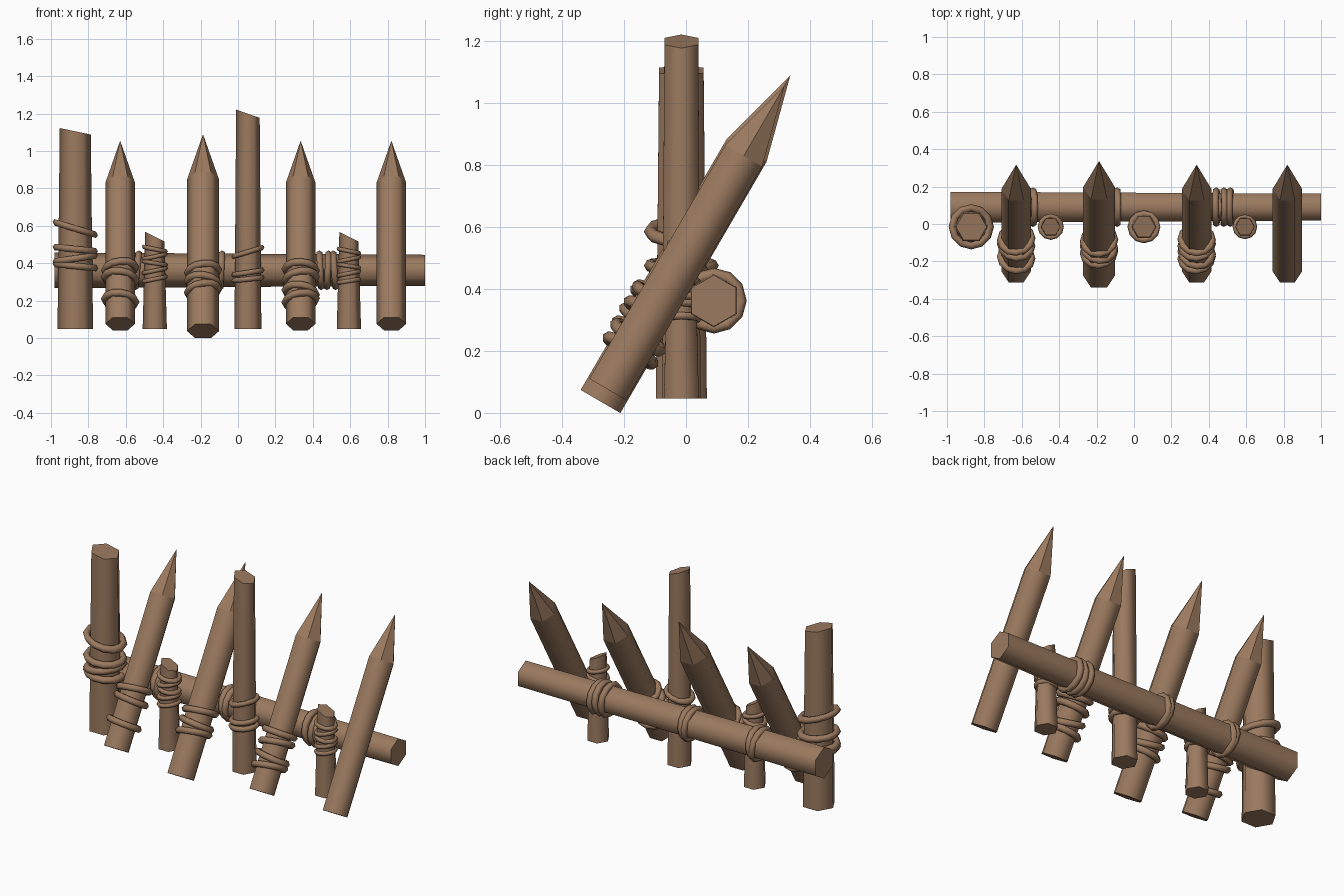
import bpy, bmesh, math
from mathutils import Matrix, Vector

if "Cube" in bpy.data.objects:
    bpy.data.objects.remove(bpy.data.objects["Cube"])

wood = bpy.data.materials.new("brown_wood")
wood.diffuse_color = (0.33, 0.195, 0.115, 1)
wood.use_nodes = True
wood.node_tree.nodes["Principled BSDF"].inputs["Base Color"].default_value = wood.diffuse_color


def finish(bm, name, matrix):
    bmesh.ops.recalc_face_normals(bm, faces=bm.faces)
    bm.transform(matrix)
    me = bpy.data.meshes.new(name)
    bm.to_mesh(me)
    bm.free()
    me.materials.append(wood)
    ob = bpy.data.objects.new(name, me)
    bpy.context.collection.objects.link(ob)
    return ob


def log(name, matrix, length, r0, r1, slope=0.0, tip=0.0):
    """Six-sided log along local z; sloped cut or pointed tip at the end."""
    bm = bmesh.new()

    def ring(z, r, s):
        out = []
        for i in range(6):
            a = i * math.pi / 3
            x, y = r * math.cos(a), r * math.sin(a)
            out.append(bm.verts.new((x, y, z + s * x)))
        return out

    low, high = ring(0, r0, 0), ring(length, r1, slope)
    bm.faces.new(low)
    for i in range(6):
        j = (i + 1) % 6
        bm.faces.new((low[i], low[j], high[j], high[i])).smooth = True
    if tip:
        point = bm.verts.new((0, 0, length + tip))
        for i in range(6):
            bm.faces.new((high[i], high[(i + 1) % 6], point))
    else:
        bm.faces.new(high)
    return finish(bm, name, matrix)


def rope(name, matrix, z, R, t, slope=0.0, slope_y=0.0, seg=12, sides=6):
    """One rope turn around local z, sheared so that it slants."""
    bm = bmesh.new()
    rows = []
    for i in range(seg):
        a = 2 * math.pi * i / seg
        row = []
        for k in range(sides):
            b = 2 * math.pi * k / sides
            r = R + t * math.cos(b)
            x, y = r * math.cos(a), r * math.sin(a)
            row.append(bm.verts.new((x, y, z + t * math.sin(b) + slope * x + slope_y * y)))
        rows.append(row)
    for i in range(seg):
        p, q = rows[i], rows[(i + 1) % seg]
        for k in range(sides):
            m = (k + 1) % sides
            bm.faces.new((p[k], q[k], q[m], p[m])).smooth = True
    return finish(bm, name, matrix)


# horizontal rail and the rope turns around it
rail = Matrix.Translation((-0.98, 0.09, 0.362)) @ Matrix.Rotation(math.pi / 2, 4, 'Y')
log("rail", rail, 1.98, 0.095, 0.083)
for i, (x, s) in enumerate([(-0.56, 0.12), (-0.54, -0.1), (-0.11, 0.1), (-0.09, -0.05),
                            (0.44, 0.05), (0.48, -0.04), (0.515, 0.06)]):
    rope(f"rail_rope_{i}", rail, x + 0.98, 0.087, 0.019, s)

# upright posts: x, bottom radius, top radius, height, cut slope, rope radius, thickness, turns
posts = [
    ("tall_post_left", -0.87, 0.095, 0.083, 1.058, -0.21, 0.101, 0.02,
     [(0.585, -0.3), (0.475, -0.1), (0.425, 0.14), (0.385, -0.1)]),
    ("short_post_left", -0.445, 0.065, 0.051, 0.495, -0.5, 0.057, 0.013,
     [(0.475, -0.2), (0.435, 0.2), (0.40, -0.15), (0.36, 0.2), (0.315, 0.2)]),
    ("tall_post_middle", 0.053, 0.072, 0.063, 1.152, -0.35, 0.072, 0.016,
     [(0.46, 0.3), (0.35, 0.15), (0.315, 0.1)]),
    ("short_post_right", 0.593, 0.065, 0.051, 0.495, -0.5, 0.053, 0.013,
     [(0.465, -0.2), (0.42, 0.2), (0.385, -0.15), (0.345, 0.2), (0.305, 0.15)]),
]
for name, x, r0, r1, h, slope, R, t, turns in posts:
    m = Matrix.Translation((x, -0.015, 0.047))
    log(name, m, h, r0, r1, slope)
    for i, (z, s) in enumerate(turns):
        rope(f"{name}_rope_{i}", m, z - 0.047, R, t, s)

# leaning sharpened stakes: x, size, rope turns along the stake
stakes = [
    ("stake_1", -0.63, 0.93, [(0.34, 0.1), (0.28, -0.12), (0.145, -0.1)]),
    ("stake_2", -0.187, 1.0, [(0.37, 0.1), (0.30, -0.12), (0.25, 0.12)]),
    ("stake_3", 0.335, 0.93, [(0.335, -0.05), (0.28, 0.12), (0.195, -0.15), (0.145, 0.12)]),
    ("stake_4", 0.82, 0.93, []),
]
tilt = Matrix.Rotation(math.radians(-30.2), 4, 'X')
for name, x, k, turns in stakes:
    axis = tilt @ Vector((0, 0, 1))
    centre = Vector((x, 0.031, 0.564)) if k == 1.0 else Vector((x, 0.033, 0.566))
    m = Matrix.Translation(centre - axis * 0.61 * k) @ tilt
    log(name, m, 0.938 * k, 0.0855 * k, 0.0855 * k, tip=0.28 * k)
    for i, (d, s) in enumerate(turns):
        rope(f"{name}_rope_{i}", m, d, 0.083, 0.02, s)
